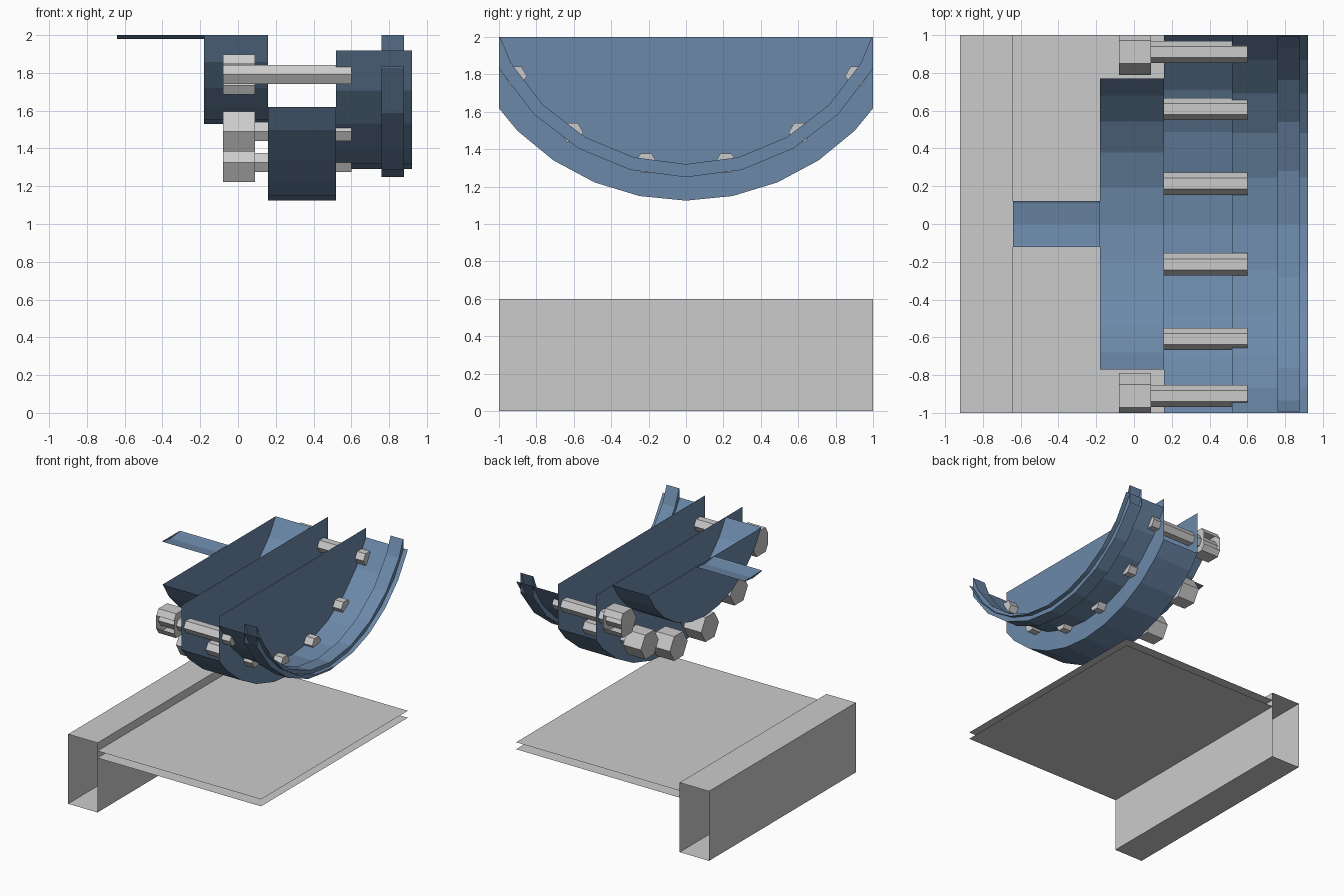
import bpy, bmesh, math

if "Cube" in bpy.data.objects:
    bpy.data.objects.remove(bpy.data.objects["Cube"])

AXIS_Z = 2.40          # height of the wheel axle, above the cut at z = 2

blue = bpy.data.materials.new("blue_paint")
blue.diffuse_color = (0.15, 0.25, 0.40, 1)
blue.use_nodes = True
blue.node_tree.nodes["Principled BSDF"].inputs["Base Color"].default_value = blue.diffuse_color


def finish(name, bm, mat=None):
    """Trim to the block z < 2, |y| < 1 (left open) and make an object."""
    for co, no in (((0, 0, 2), (0, 0, 1)), ((0, 1, 0), (0, 1, 0)), ((0, -1, 0), (0, -1, 0))):
        bmesh.ops.bisect_plane(bm, geom=bm.verts[:] + bm.edges[:] + bm.faces[:],
                               plane_co=co, plane_no=no, dist=1e-5, clear_outer=True)
    mesh = bpy.data.meshes.new(name)
    bm.to_mesh(mesh)
    bm.free()
    obj = bpy.data.objects.new(name, mesh)
    bpy.context.collection.objects.link(obj)
    if mat:
        mesh.materials.append(mat)
    return obj


def lathe(bm, profile, sides, y=0, z=AXIS_Z, phase=0, closed=False, caps=(False, False)):
    """Turn (x, radius) points about an x-parallel axis; first vertex at the bottom."""
    rings = []
    for x, r in profile:
        angles = [phase + 2 * math.pi * k / sides for k in range(sides)]
        rings.append([bm.verts.new((x, y + r * math.sin(a), z - r * math.cos(a))) for a in angles])
    pairs = list(zip(rings, rings[1:])) + ([(rings[-1], rings[0])] if closed else [])
    for a, b in pairs:
        for k in range(sides):
            n = (k + 1) % sides
            bm.faces.new((a[k], a[n], b[n], b[k]))
    if caps[0]:
        bm.faces.new(rings[0][::-1])
    if caps[1]:
        bm.faces.new(rings[-1])


def wheel_part(name, profile, sides, **kw):
    bm = bmesh.new()
    lathe(bm, profile, sides, **kw)
    bmesh.ops.recalc_face_normals(bm, faces=bm.faces[:])
    finish(name, bm, blue)


# Wheel drums, axle and rim ring
wheel_part("main_drum", [(0.16, 1.275), (0.52, 1.275)], 32, caps=(True, True))
wheel_part("hub_drum", [(-0.18, 0.87), (0.16, 0.87)], 28, caps=(True, False))
wheel_part("axle", [(-0.64, 0.42), (-0.18, 0.42)], 24, caps=(True, False))
wheel_part("rim_sleeve", [(0.52, 1.11), (0.92, 1.11)], 28)
wheel_part("rim_ring", [(0.76, 1.15), (0.88, 1.15), (0.88, 1.08), (0.76, 1.08)], 24, closed=True)

# Hexagonal bolts: the six of sixteen that lie below the cut
for i in range(-3, 3):
    a = math.radians(22.5 * (i + 0.5))
    y, z = 1.095 * math.sin(a), AXIS_Z - 1.095 * math.cos(a)
    bm = bmesh.new()
    for x0, x1, r in ((-0.08, 0.09, 0.121), (-0.08, 0.60, 0.059)):
        lathe(bm, [(x0, r), (x1, r)], 6, y, z, math.radians(30), caps=(True, True))
    bmesh.ops.recalc_face_normals(bm, faces=bm.faces[:])
    finish(f"bolt_{i + 4}", bm)


def sheets(name, segments):
    """Flat sheets running the full depth, one per (x0, z0, x1, z1) segment."""
    bm = bmesh.new()
    for x0, z0, x1, z1 in segments:
        bm.faces.new([bm.verts.new(p) for p in
                      ((x0, -1, z0), (x1, -1, z1), (x1, 1, z1), (x0, 1, z0))])
    bmesh.ops.remove_doubles(bm, verts=bm.verts[:], dist=1e-5)
    finish(name, bm)


# Open-ended kerb beam and the thin deck beside it
sheets("beam", [(-0.92, 0, -0.64, 0), (-0.64, 0, -0.64, 0.6),
                (-0.64, 0.6, -0.92, 0.6), (-0.92, 0.6, -0.92, 0)])
sheets("deck", [(-0.64, 0.53, 0.92, 0.53), (0.92, 0.47, -0.64, 0.47)])
